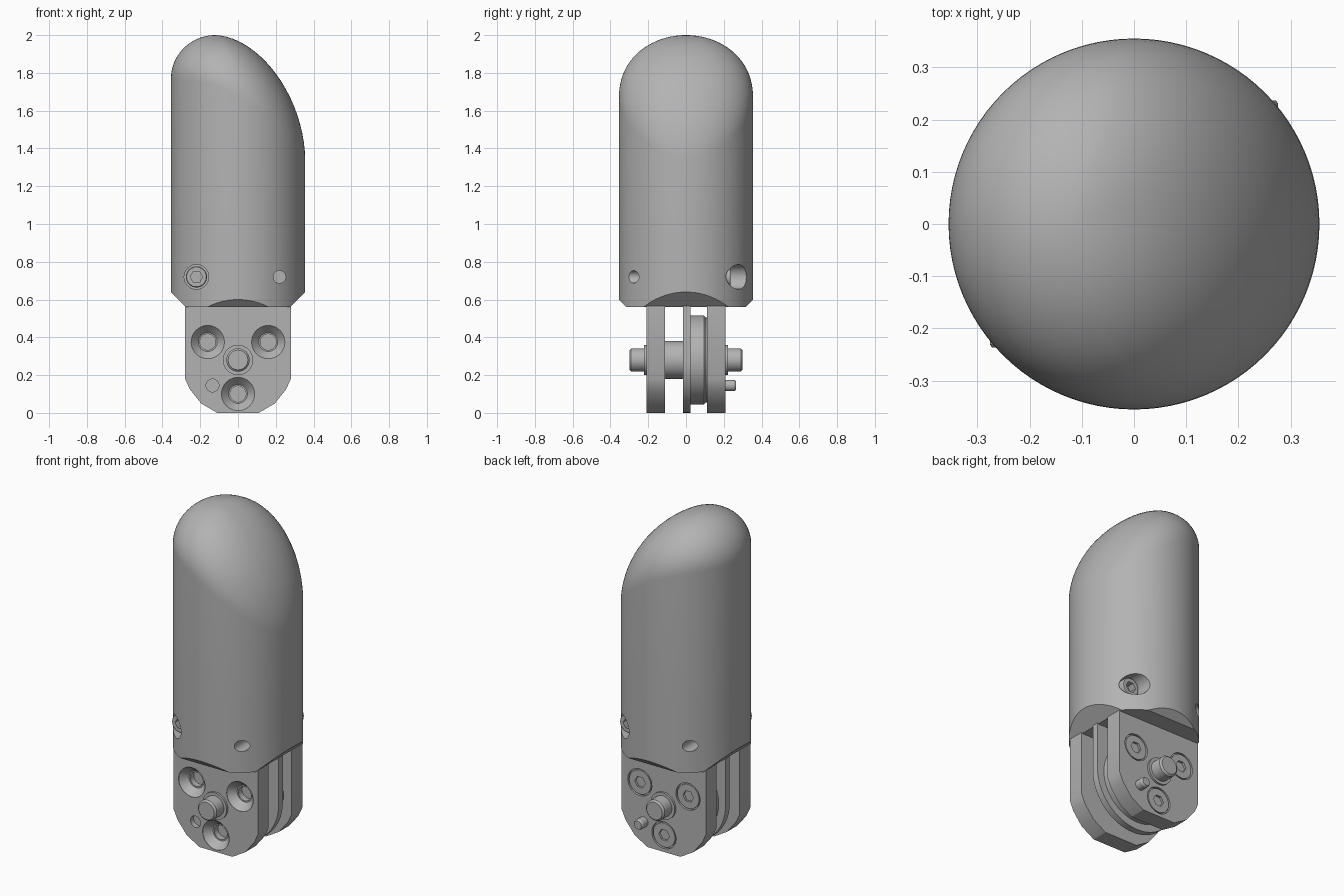
import bpy, bmesh
from math import sin, cos, pi, radians
from mathutils import Vector

old = bpy.data.objects.get("Cube")
if old:
    bpy.data.objects.remove(old, do_unlink=True)

grey = bpy.data.materials.new("plain grey")
grey.use_nodes = True
grey.diffuse_color = (0.45, 0.45, 0.45, 1)
grey.node_tree.nodes["Principled BSDF"].inputs["Base Color"].default_value = grey.diffuse_color
parts = []


def finish(bm, name, keep=True):
    bmesh.ops.recalc_face_normals(bm, faces=bm.faces)
    mesh = bpy.data.meshes.new(name)
    bm.to_mesh(mesh)
    bm.free()
    mesh.materials.append(grey)
    obj = bpy.data.objects.new(name, mesh)
    bpy.context.collection.objects.link(obj)
    if keep:
        parts.append(obj)
    return obj


def skin(bm, rings):
    """Join rings of points into a closed skin."""
    loops = [[bm.verts.new(p) for p in ring] for ring in rings]
    n = len(loops[0])
    for a, b in zip(loops, loops[1:]):
        for i in range(n):
            j = (i + 1) % n
            bm.faces.new((a[i], a[j], b[j], b[i]))
    bm.faces.new(loops[0])
    bm.faces.new(loops[-1])


def lathe(name, profile, x, z, sides=40, keep=True):
    """Turn (radius, y) points around an axis parallel to y."""
    bm = bmesh.new()
    skin(bm, [[(x + r * cos(2 * pi * i / sides), y, z + r * sin(2 * pi * i / sides))
               for i in range(sides)] for r, y in profile])
    return finish(bm, name, keep)


def plate(name, outline, y0, y1):
    """Extrude an (x, z) outline along y."""
    bm = bmesh.new()
    skin(bm, [[(x, y, z) for x, z in outline] for y in (y0, y1)])
    return finish(bm, name)


def cut(obj, cutter):
    mod = obj.modifiers.new("cut", 'BOOLEAN')
    mod.operation = 'DIFFERENCE'
    mod.solver = 'EXACT'
    mod.object = cutter
    cutter.hide_render = True
    bpy.context.view_layer.objects.active = obj
    bpy.ops.object.modifier_apply(modifier=mod.name)
    bpy.data.objects.remove(cutter, do_unlink=True)


# Round body with a lopsided dome
R, SIDES, STEPS = 0.355, 96, 20
APEX = Vector((-0.12, 0, 2.0))
angles = [2 * pi * i / SIDES for i in range(SIDES)]


def rim(a):
    x = R * cos(a)
    return Vector((x, R * sin(a), 1.67 - 0.59 * x - 0.87 * x * x))


def dome_point(a, phi):
    edge = rim(a)
    power = 2 - 0.2 * max(cos(a), 0)
    t, h = sin(phi) ** (2 / power), cos(phi) ** (2 / power)
    p = APEX.lerp(edge, t)
    p.z = edge.z + (APEX.z - edge.z) * h
    return p


rings = [[(R * cos(a), R * sin(a), z) for a in angles] for z in (0.56, 0.95)]
rings += [[dome_point(a, pi / 2 * (1 - k / STEPS)) for a in angles] for k in range(STEPS)]
rings.append([dome_point(a, 0.015) for a in angles])
bm = bmesh.new()
skin(bm, rings)

# Flat chamfers under the body
for direction, height in (((1, 0), 0.64), ((-1, 0), 0.64), ((0, 1), 0.6), ((0, -1), 0.6)):
    dx, dy = direction
    res = bmesh.ops.bisect_plane(bm, geom=bm.verts[:] + bm.edges[:] + bm.faces[:],
                                 plane_co=(dx * R, dy * R, height),
                                 plane_no=(dx, dy, -1), clear_outer=True)
    edges = [e for e in res["geom_cut"] if isinstance(e, bmesh.types.BMEdge)]
    bmesh.ops.holes_fill(bm, edges=edges, sides=0)
body = finish(bm, "finger_body")

# Body cross screws: one from the front, one from the back
for side, label in ((-1, "front"), (1, "back")):
    x = side * 0.22
    cut(body, lathe("bore", [(0.065, side * 0.4), (0.065, side * 0.15)], x, 0.72, keep=False))
    cut(body, lathe("exit", [(0.033, -side * 0.4), (0.033, -side * 0.12)], x, 0.72, keep=False))
    head = lathe(label + "_body_screw",
                 [(0.05, side * 0.14), (0.056, side * 0.15), (0.056, side * 0.23),
                  (0.052, side * 0.236)], x, 0.72)
    cut(head, lathe("socket", [(0.033, side * 0.3), (0.033, side * 0.19)], x, 0.72, 6, False))

# Fork plates
half = [(0.28, 0.58), (0.28, 0.18), (0.255, 0.125), (0.195, 0.05), (0.11, 0.0)]
outline = half + [(-x, z) for x, z in reversed(half)]
front_plate = plate("front_plate", outline, -0.21, -0.11)
back_plate = plate("back_plate", outline, 0.11, 0.21)

# Fork screws, countersunk at the front and flush at the back
for i, (x, z) in enumerate(((-0.16, 0.375), (0.16, 0.375), (0, 0.1))):
    cut(front_plate, lathe("sink", [(0.088, -0.25), (0.088, -0.208), (0.05, -0.165),
                                    (0.042, -0.165), (0.042, -0.13)], x, z, keep=False))
    cut(back_plate, lathe("recess", [(0.08, 0.25), (0.08, 0.195)], x, z, keep=False))
    screw = lathe("fork_screw_%d" % (i + 1), [(0.072, 0.18), (0.072, 0.208)], x, z)
    cut(screw, lathe("socket", [(0.035, 0.25), (0.035, 0.19)], x, z, 6, False))

cut(front_plate, lathe("pin_hole", [(0.034, -0.25), (0.034, -0.18)], -0.135, 0.145, keep=False))

# Middle tongue with rounded end
arc = [(0.28 * cos(pi + pi * i / 32), 0.28 + 0.28 * sin(pi + pi * i / 32)) for i in range(33)]
plate("middle_tongue", [(-0.28, 0.58)] + arc + [(0.28, 0.58)], -0.015, 0.025)

# Pulley, spacer, shaft and stop pin
CZ = 0.28
lathe("pulley", [(0.235, 0.025), (0.235, 0.095), (0.225, 0.105), (0.225, 0.112)], 0, CZ, 64)
lathe("spacer", [(0.1, -0.112), (0.1, -0.013)], 0, CZ)
lathe("shaft", [(0.052, -0.3), (0.062, -0.29), (0.062, 0.29), (0.052, 0.3)], 0, CZ)
for side, label in ((-1, "front"), (1, "back")):
    lathe(label + "_shaft_collar", [(0.08, side * 0.2), (0.08, side * 0.222)], 0, CZ)
lathe("stop_pin", [(0.03, 0.2), (0.03, 0.255), (0.024, 0.265)], 0.135, 0.145)

# Smooth the round surfaces, keep the edges crisp
bpy.ops.object.select_all(action='DESELECT')
for obj in parts:
    obj.select_set(True)
bpy.context.view_layer.objects.active = body
bpy.ops.object.shade_smooth_by_angle(angle=radians(30))
